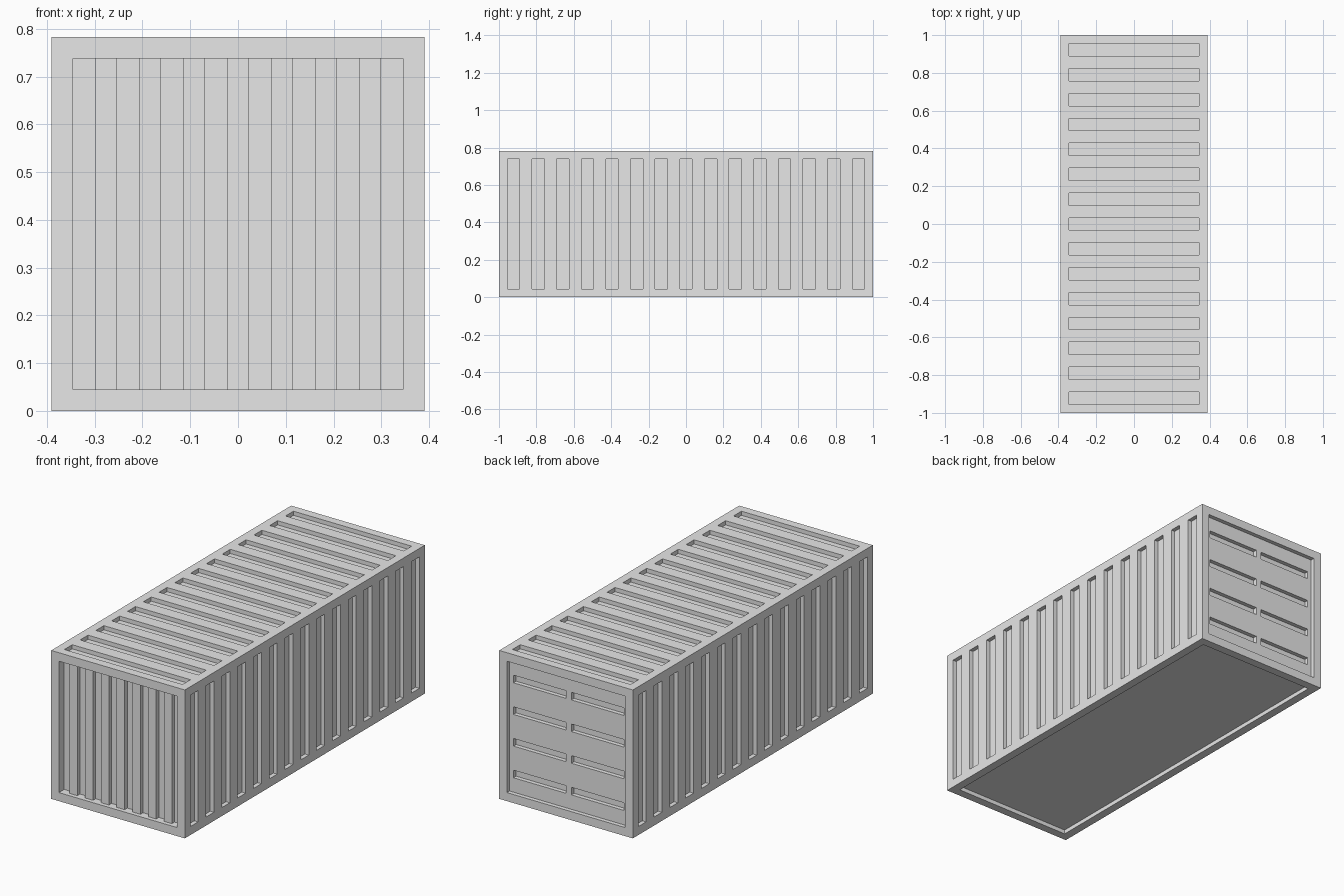
import bpy
import bmesh
from mathutils import Matrix, Vector

if "Cube" in bpy.data.objects:
    bpy.data.objects.remove(bpy.data.objects["Cube"])

W, L, H = 0.78, 2.0, 0.783      # overall width, length, height
B = 0.045                       # frame border
D = 0.022                       # depth of one recess step
OUT = 0.05                      # how far cutters stick out
X, Y = W / 2, L / 2
IX, IY = X - B, Y - B           # inner half sizes of the framed panels

grey = bpy.data.materials.new("grey_steel")
grey.diffuse_color = (0.8, 0.8, 0.8, 1)
grey.use_nodes = True
grey.node_tree.nodes["Principled BSDF"].inputs["Base Color"].default_value = grey.diffuse_color


def boxes(name, spans, cutter=False):
    """One object made of axis-aligned boxes given as (low corner, high corner)."""
    bm = bmesh.new()
    for lo, hi in spans:
        lo, hi = Vector(lo), Vector(hi)
        mat = Matrix.Translation((lo + hi) / 2) @ Matrix.Diagonal((*(hi - lo), 1))
        bmesh.ops.create_cube(bm, size=1, matrix=mat)
    me = bpy.data.meshes.new(name)
    bm.to_mesh(me)
    bm.free()
    me.materials.append(grey)
    ob = bpy.data.objects.new(name, me)
    bpy.context.collection.objects.link(ob)
    if cutter:
        ob.hide_render = True
        ob.hide_viewport = True
        ob.display_type = 'WIRE'
    return ob


def strips(half, count, first):
    """Every second strip of a span from -half to half."""
    w = 2 * half / count
    return [(-half + i * w, -half + (i + 1) * w) for i in range(first, count, 2)]


# Solid container body
body = boxes("container_body", [((-X, -Y, 0), (X, Y, H))])

# Grooves along the roof and both long sides
grooves = []
for a, b in strips(IY, 29, 0):
    grooves.append(((-IX, a, H - D), (IX, b, H + OUT)))
    grooves.append(((X - D, a, B), (X + OUT, b, H - B)))
    grooves.append(((-X - OUT, a, B), (-X + D, b, H - B)))

# Framed recesses on the front, back and underside
recesses = [
    ((-IX, -Y - OUT, B), (IX, -Y + 2 * D, H - B)),
    ((-IX, Y - D, B), (IX, Y + OUT, H - B)),
    ((-IX, -IY, -OUT), (IX, IY, D)),
]

# Two columns of four horizontal slots in the back panel
slots = []
for row in range(4):
    z = H / 2 + (row - 1.5) * 0.167
    for a, b in ((-0.322, -0.016), (0.016, 0.322)):
        slots.append(((a, Y - 2 * D, z - 0.02), (b, Y + OUT, z + 0.02)))

for name, spans in (("groove_cutter", grooves), ("recess_cutter", recesses),
                    ("slot_cutter", slots)):
    mod = body.modifiers.new(name, 'BOOLEAN')
    mod.operation = 'DIFFERENCE'
    mod.solver = 'EXACT'
    mod.object = boxes(name, spans, cutter=True)

# Upright ribs standing in the front recess
boxes("front_ribs", [((a, -Y + D, B - 0.005), (b, -Y + 2 * D + 0.005, H - B + 0.005))
                     for a, b in strips(IX, 15, 1)])
